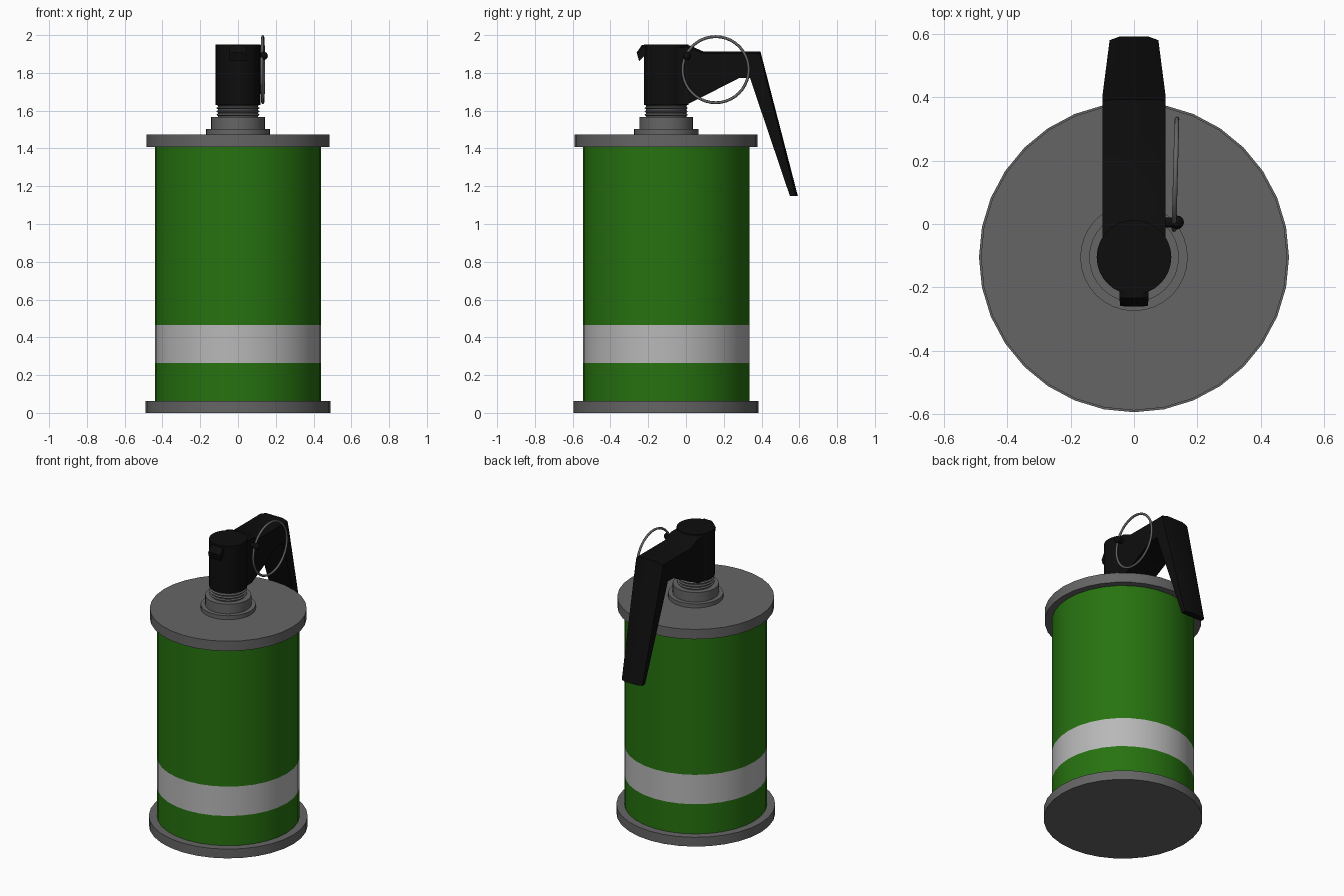
import bpy, bmesh, math
from mathutils import Matrix, Vector

if "Cube" in bpy.data.objects:
    bpy.data.objects.remove(bpy.data.objects["Cube"])

AXIS_Y = -0.105


def material(name, rgb):
    m = bpy.data.materials.new(name)
    m.diffuse_color = (*rgb, 1)
    m.use_nodes = True
    m.node_tree.nodes["Principled BSDF"].inputs["Base Color"].default_value = m.diffuse_color
    return m


green = material("green_paint", (0.02, 0.17, 0.005))
white = material("pale_band", (0.48, 0.48, 0.48))
black = material("black_metal", (0.004, 0.004, 0.004))
steel = material("grey_metal", (0.13, 0.13, 0.13))


def finish(name, bm, mat, angle=35):
    bmesh.ops.recalc_face_normals(bm, faces=bm.faces[:])
    me = bpy.data.meshes.new(name)
    bm.to_mesh(me)
    bm.free()
    me.materials.append(mat)
    ob = bpy.data.objects.new(name, me)
    bpy.context.collection.objects.link(ob)
    for p in me.polygons:
        p.use_smooth = True
    me.set_sharp_from_angle(angle=math.radians(angle))
    return ob


def lathe(name, profile, mat, sides=32, caps=True):
    """Revolve (radius, z) points around the can axis."""
    bm = bmesh.new()
    rings = []
    for r, z in profile:
        rings.append([bm.verts.new((r * math.cos(2 * math.pi * i / sides),
                                    AXIS_Y + r * math.sin(2 * math.pi * i / sides), z))
                      for i in range(sides)])
    for a, b in zip(rings, rings[1:]):
        for i in range(sides):
            j = (i + 1) % sides
            bm.faces.new((a[i], a[j], b[j], b[i]))
    if caps:
        bm.faces.new(rings[0])
        bm.faces.new(rings[-1])
    return finish(name, bm, mat)


def loft(name, stations, mat):
    """Stations: (top y, top z, bottom y, bottom z, half width), crowned on the top side."""
    bm = bmesh.new()
    rings = []
    for ty, tz, by, bz, w in stations:
        top, bot = Vector((0, ty, tz)), Vector((0, by, bz))
        down = (bot - top).normalized() * 0.014
        section = [(-w, bot), (-w, top + down), (-w * 0.6, top + down * 0.2),
                   (w * 0.6, top + down * 0.2), (w, top + down), (w, bot)]
        rings.append([bm.verts.new(p + Vector((x, 0, 0))) for x, p in section])
    for a, b in zip(rings, rings[1:]):
        for i in range(6):
            j = (i + 1) % 6
            bm.faces.new((a[i], a[j], b[j], b[i]))
    bm.faces.new(rings[0])
    bm.faces.new(rings[-1])
    return finish(name, bm, mat, 30)


# Can: painted wall in three flush sections, with rims
lathe("bottom_rim", [(0.49, 0), (0.49, 0.063)], steel)
lathe("lower_wall", [(0.44, 0.06), (0.44, 0.265)], green, caps=False)
lathe("colour_band", [(0.44, 0.265), (0.44, 0.465)], white, caps=False)
lathe("upper_wall", [(0.44, 0.465), (0.44, 1.41)], green, caps=False)
lathe("top_rim", [(0.484, 1.408), (0.484, 1.475)], steel)

# Stepped collar and threaded neck
lathe("collar", [(0.17, 1.47), (0.17, 1.502), (0.142, 1.502), (0.142, 1.567)], steel)
thread = [(0.107, 1.56)]
for k in range(4):
    z = 1.572 + k * 0.018
    thread += [(0.107, z), (0.115, z + 0.006), (0.107, z + 0.012)]
lathe("threaded_neck", thread, steel)

# Fuse head with front lip
lathe("fuse_head", [(0.118, 1.63), (0.118, 1.95)], black)
loft("front_lip", [(-0.15, 1.95, -0.15, 1.88, 0.046),
                   (-0.235, 1.95, -0.22, 1.89, 0.046),
                   (-0.262, 1.91, -0.248, 1.862, 0.044)], black)

# Safety lever: arm, bend and tapering tail
loft("safety_lever", [(-0.105, 1.948, -0.105, 1.632, 0.1),
                      (0.02, 1.948, 0.005, 1.632, 0.1),
                      (0.09, 1.917, 0.065, 1.662, 0.1),
                      (0.27, 1.917, 0.28, 1.772, 0.1),
                      (0.395, 1.917, 0.34, 1.772, 0.1),
                      (0.41, 1.86, 0.35, 1.74, 0.1),
                      (0.595, 1.148, 0.55, 1.148, 0.077)], black)

# Pin with round head
bm = bmesh.new()
place = Matrix.Translation((0.11, 0.005, 1.89)) @ Matrix.Rotation(math.pi / 2, 4, 'Y')
bmesh.ops.create_cone(bm, cap_ends=True, segments=12, radius1=0.016, radius2=0.016,
                      depth=0.06, matrix=place)
bmesh.ops.create_uvsphere(bm, u_segments=12, v_segments=8, radius=0.022,
                          matrix=Matrix.Translation((0.136, 0.005, 1.89)))
finish("pin", bm, black)

# Pull ring, hanging almost parallel to the lever side
bpy.ops.mesh.primitive_torus_add(major_segments=40, minor_segments=8,
                                 major_radius=0.175, minor_radius=0.0075,
                                 location=(0.131, 0.157, 1.817),
                                 rotation=(0, math.pi / 2, math.radians(-1.5)))
ring = bpy.context.object
ring.name = "pull_ring"
ring.data.materials.append(steel)
bpy.ops.object.shade_smooth()
